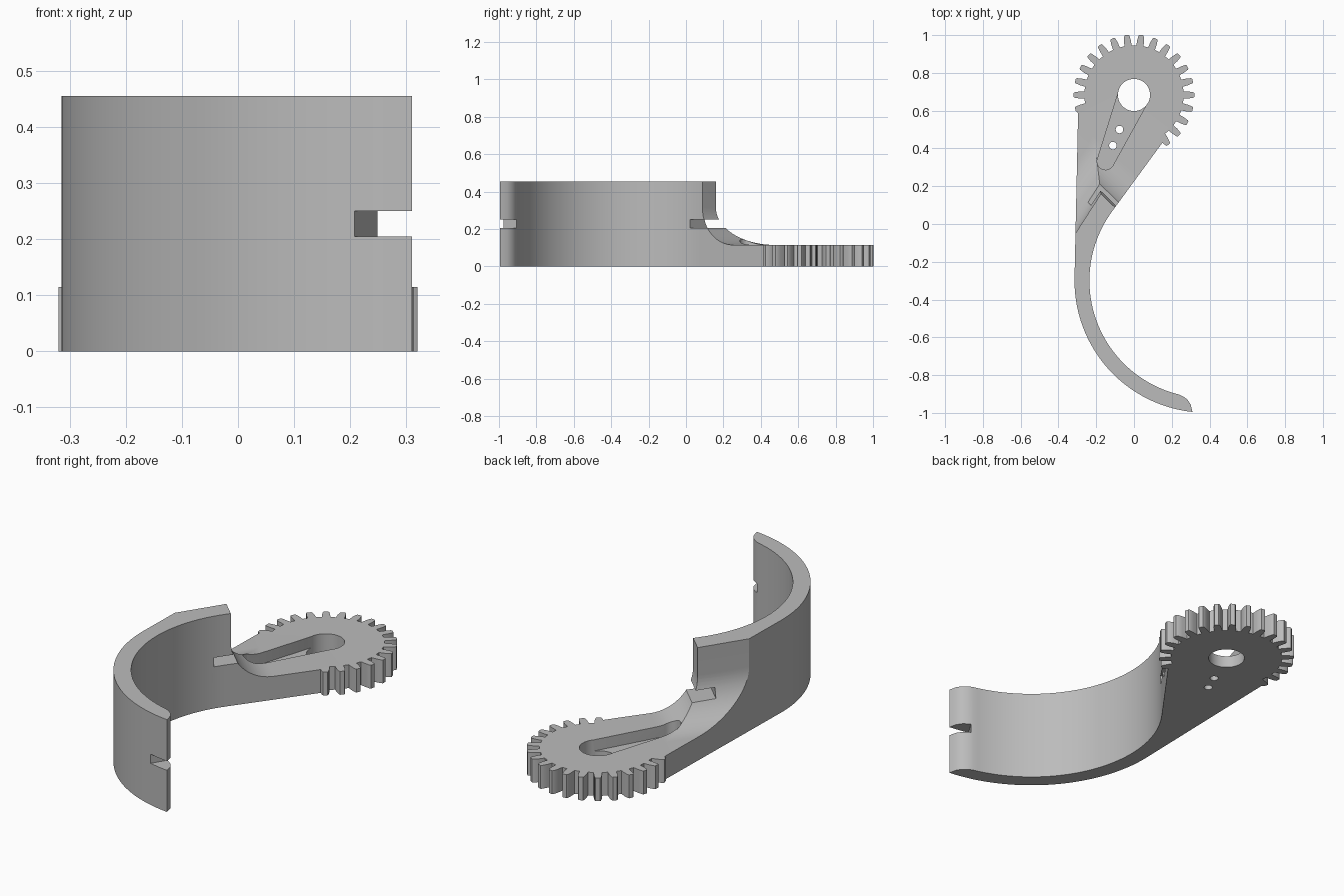
import bpy, bmesh
from math import cos, sin, radians
from mathutils import Vector

cube = bpy.data.objects.get("Cube")
if cube:
    bpy.data.objects.remove(cube, do_unlink=True)

HEIGHT, PLATE = 0.455, 0.115
GEAR = (0.0, 0.683)
ARC = (0.384, -0.3)
UP = Vector((0, 0, 1))
X, Y = Vector((1, 0, 0)), Vector((0, 1, 0))

grey = bpy.data.materials.new("plain grey")
grey.use_nodes = True
grey.diffuse_color = (0.5, 0.5, 0.5, 1)
grey.node_tree.nodes["Principled BSDF"].inputs["Base Color"].default_value = (0.5, 0.5, 0.5, 1)


def polar(centre, r, deg):
    return (centre[0] + r * cos(radians(deg)), centre[1] + r * sin(radians(deg)))


def arc(centre, r, start, end, n):
    return [polar(centre, r, start + (end - start) * i / n) for i in range(n + 1)]


def prism(name, points, origin, u, v, sweep):
    """Extrude a flat profile, given in the u, v plane, along the sweep vector."""
    bm = bmesh.new()
    face = bm.faces.new([bm.verts.new(origin + u * a + v * b) for a, b in points])
    ext = bmesh.ops.extrude_face_region(bm, geom=[face])
    moved = [g for g in ext["geom"] if isinstance(g, bmesh.types.BMVert)]
    bmesh.ops.translate(bm, verts=moved, vec=sweep)
    bmesh.ops.recalc_face_normals(bm, faces=bm.faces)
    mesh = bpy.data.meshes.new(name)
    bm.to_mesh(mesh)
    bm.free()
    obj = bpy.data.objects.new(name, mesh)
    bpy.context.collection.objects.link(obj)
    return obj


def flat_cutter(name, points, low, high):
    return prism(name, points, UP * low, X, Y, UP * (high - low))


# Outline: gear teeth, straight left side, hooked arm, rounded tip, inner curve
step = 360 / 26
teeth = []
for k in range(-4, 15):
    tooth = [(0.263, -4.2), (0.29, -3.6), (0.314, -2.6), (0.32, -1.8),
             (0.32, 1.8), (0.314, 2.6), (0.29, 3.6), (0.263, 4.2)]
    if k == -4:
        tooth = tooth[2:]
    if k == 14:
        tooth = tooth[:-2]
    teeth += [polar(GEAR, r, k * step + a) for r, a in tooth]

outline = teeth + [(-0.296, 0.585)]
outline += arc(ARC, 0.699, 179, 263.9, 40)
outline += [(0.3, -0.955), (0.283, -0.93), (0.262, -0.914)]
outline += arc(ARC, 0.62, 256.6, 143.5, 48)
outline += [(0.15, 0.43)]
body = prism("geared_hook_arm", outline, Vector(), X, Y, UP * HEIGHT)
body.data.materials.append(grey)

# Concave step from the tall wall down to the gear plate
def fillet_profile(radius, floor):
    curve = arc((radius, floor + radius), radius, 180, 270, 20)
    return [(0, 1)] + curve + [(2, floor), (2, 1)]


end_dir = Vector((cos(radians(46)), sin(radians(46)), 0))
end_along = Vector((-end_dir.y, end_dir.x, 0))
end_origin = Vector((-0.105, 0.092, 0))
side_dir = Vector((-0.84, 0.54, 0)).normalized()
side_along = Vector((-side_dir.y, side_dir.x, 0))
side_origin = Vector((-0.31, -0.05, 0))

cutters = [
    prism("wall_end_cutter", fillet_profile(0.2, PLATE),
          end_origin - end_along * 2, end_dir, UP, end_along * 4),
    prism("wall_side_cutter", fillet_profile(0.2, PLATE + 0.0004),
          side_origin - side_along * 2, side_dir, UP, side_along * 4),
    # Notches in both ends of the wall
    prism("wall_end_notch", [(-0.08, 0.205), (0.3, 0.205), (0.3, 0.25), (-0.08, 0.25)],
          end_origin - end_along * 0.2, end_dir, UP, end_along * 0.36),
    flat_cutter("tip_notch", [(0.19, -1.005), (0.5, -1.1), (0.5, -0.8), (0.268, -0.875)],
                0.205, 0.25),
    # Axle hole, tapered pocket and two pin holes
    flat_cutter("axle_hole", arc(GEAR, 0.085, 0, 352.5, 47), -0.1, 0.3),
    flat_cutter("pocket", arc(GEAR, 0.084, -19, 154, 24)
                + arc((-0.15, 0.332), 0.045, 154, 341, 20), 0.06, 0.2),
    flat_cutter("upper_pin_hole", arc((-0.077, 0.5), 0.02, 0, 345, 23), -0.1, 0.3),
    flat_cutter("lower_pin_hole", arc((-0.112, 0.415), 0.02, 0, 345, 23), -0.1, 0.3),
]

bpy.ops.object.select_all(action="DESELECT")
bpy.context.view_layer.objects.active = body
body.select_set(True)
for cutter in cutters:
    cutter.hide_render = True
    mod = body.modifiers.new(cutter.name, "BOOLEAN")
    mod.operation = "DIFFERENCE"
    mod.solver = "EXACT"
    mod.object = cutter
    bpy.ops.object.modifier_apply(modifier=mod.name)
    bpy.data.objects.remove(cutter, do_unlink=True)

bpy.ops.object.shade_smooth_by_angle(angle=radians(25))
